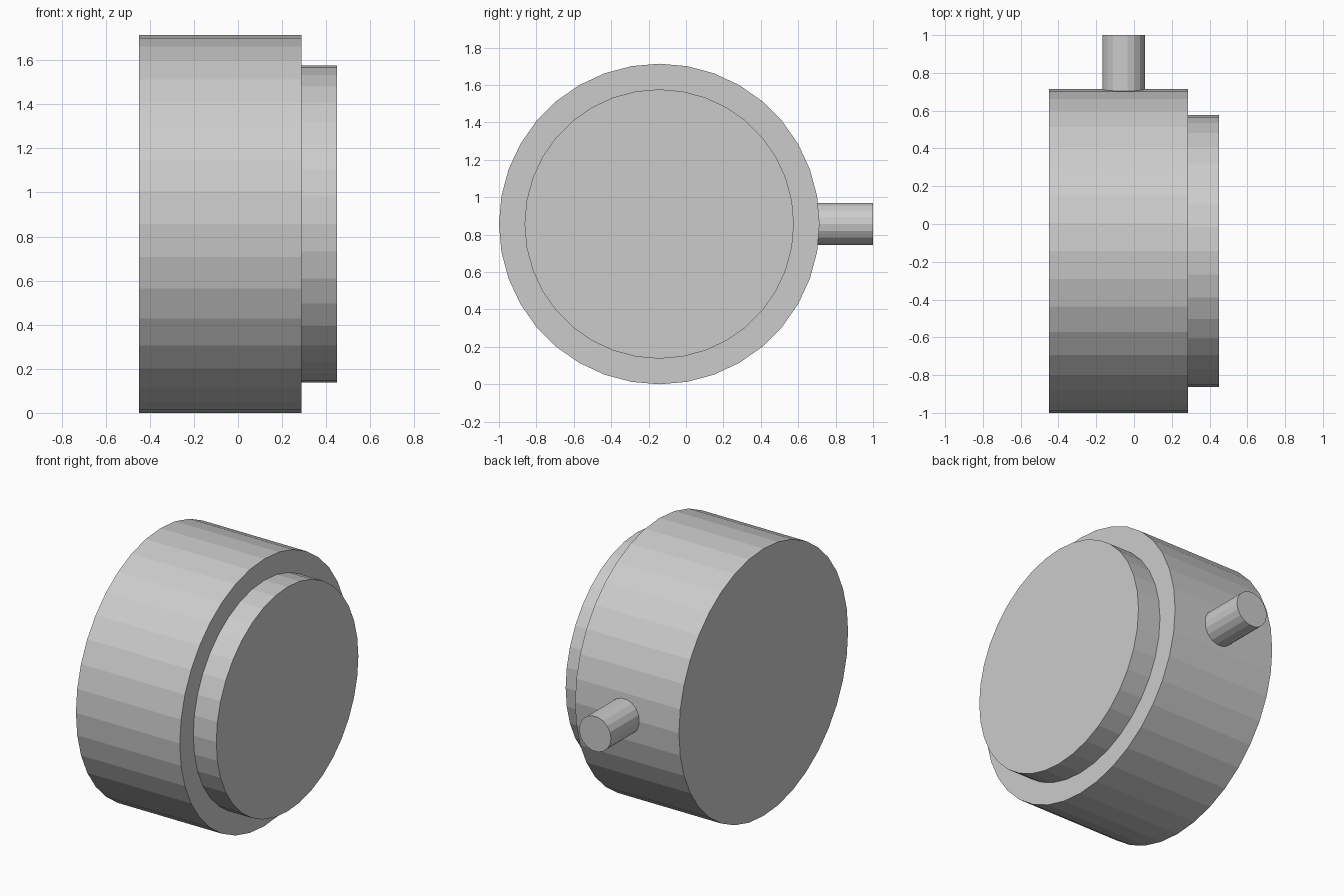
import bpy, bmesh
from math import cos, sin, pi

if "Cube" in bpy.data.objects:
    bpy.data.objects.remove(bpy.data.objects["Cube"])

CY, CZ = -0.143, 0.857   # axis of the drum


def make_object(name, rings, cap=True):
    """Skin a list of equal-length point rings and cap both ends."""
    bm = bmesh.new()
    loops = [[bm.verts.new(p) for p in ring] for ring in rings]
    n = len(loops[0])
    for a, b in zip(loops, loops[1:]):
        for i in range(n):
            j = (i + 1) % n
            bm.faces.new((a[i], a[j], b[j], b[i]))
    bm.faces.new(loops[0])
    bm.faces.new(loops[-1])
    bmesh.ops.recalc_face_normals(bm, faces=bm.faces)
    mesh = bpy.data.meshes.new(name)
    bm.to_mesh(mesh)
    bm.free()
    obj = bpy.data.objects.new(name, mesh)
    bpy.context.collection.objects.link(obj)
    return obj


def ring_x(x, r, n=36):
    return [(x, CY + r * cos(2 * pi * i / n), CZ + r * sin(2 * pi * i / n)) for i in range(n)]


def ring_y(y, r, cx, n=18):
    return [(cx + r * cos(2 * pi * i / n), y, CZ + r * sin(2 * pi * i / n)) for i in range(n)]


# Drum with a smaller raised disc on its +x face
drum = make_object("stepped_drum", [ring_x(x, r) for x, r in
                   ((-0.45, 0.857), (0.287, 0.857), (0.287, 0.72), (0.45, 0.72))])

# Short peg on the rear of the rim, sunk just into the drum
peg = make_object("side_peg", [ring_y(0.69, 0.113, -0.055), ring_y(1.0, 0.113, -0.055)])
